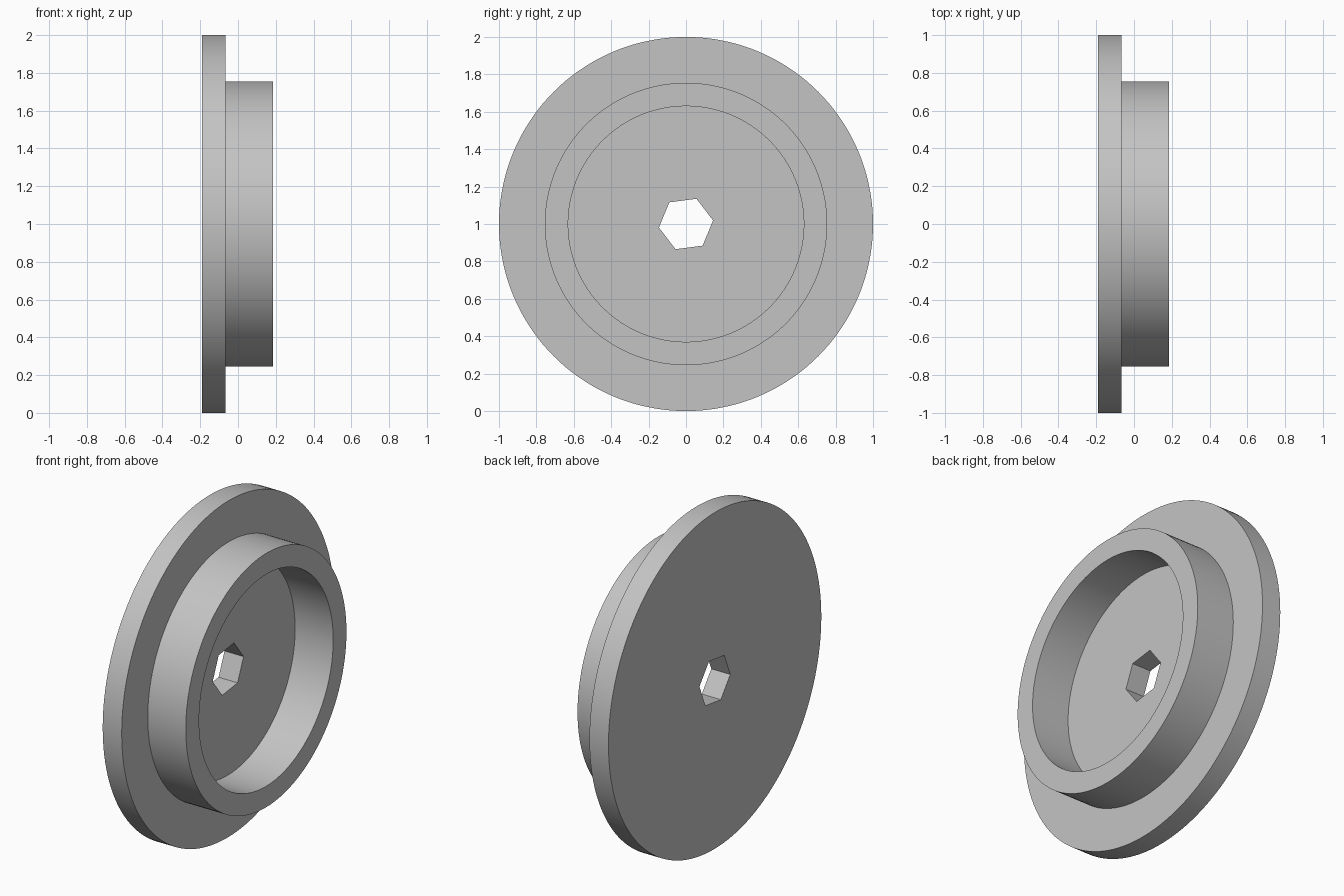
import bpy
import bmesh
from math import cos, pi, radians, sin

cube = bpy.data.objects.get("Cube")
if cube:
    bpy.data.objects.remove(cube, do_unlink=True)

SEGMENTS = 144
TURN = radians(7.5)          # the hexagonal bore is slightly rotated
BACK, STEP, FRONT = -0.19, -0.065, 0.185
BORE, CUP, COLLAR, FLANGE = 0.146, 0.63, 0.755, 1.0

grey = bpy.data.materials.new("plain grey")
grey.use_nodes = True
grey.diffuse_color = (0.55, 0.55, 0.55, 1)
grey.node_tree.nodes["Principled BSDF"].inputs["Base Color"].default_value = grey.diffuse_color


def hex_radius(corner, a):
    """Distance to the side of a hexagon with a corner at angle zero."""
    return corner * cos(pi / 6) / cos(a % (pi / 3) - pi / 6)


def loop(bm, x, radius, hexagon=False):
    """One closed ring of vertices around the x axis."""
    verts = []
    for i in range(SEGMENTS):
        a = 2 * pi * i / SEGMENTS
        r = hex_radius(radius, a) if hexagon else radius
        verts.append(bm.verts.new((x, r * cos(a + TURN), 1 + r * sin(a + TURN))))
    return verts


# Flange, raised collar and hexagonal bore, lofted as one closed body
bm = bmesh.new()
loops = [
    loop(bm, BACK, BORE, True),
    loop(bm, BACK, FLANGE),
    loop(bm, STEP, FLANGE),
    loop(bm, STEP, COLLAR),
    loop(bm, FRONT, COLLAR),
    loop(bm, FRONT, CUP),
    loop(bm, STEP, CUP),
    loop(bm, STEP, BORE, True),
]
for k, a in enumerate(loops):
    b = loops[(k + 1) % len(loops)]
    for i in range(SEGMENTS):
        j = (i + 1) % SEGMENTS
        bm.faces.new((a[i], a[j], b[j], b[i]))
bmesh.ops.recalc_face_normals(bm, faces=bm.faces)

mesh = bpy.data.meshes.new("flanged_hub")
bm.to_mesh(mesh)
bm.free()
mesh.materials.append(grey)
hub = bpy.data.objects.new("flanged_hub", mesh)
bpy.context.collection.objects.link(hub)

# Smooth round walls with crisp rims
bpy.ops.object.select_all(action="DESELECT")
hub.select_set(True)
bpy.context.view_layer.objects.active = hub
bpy.ops.object.shade_smooth_by_angle(angle=radians(30))
